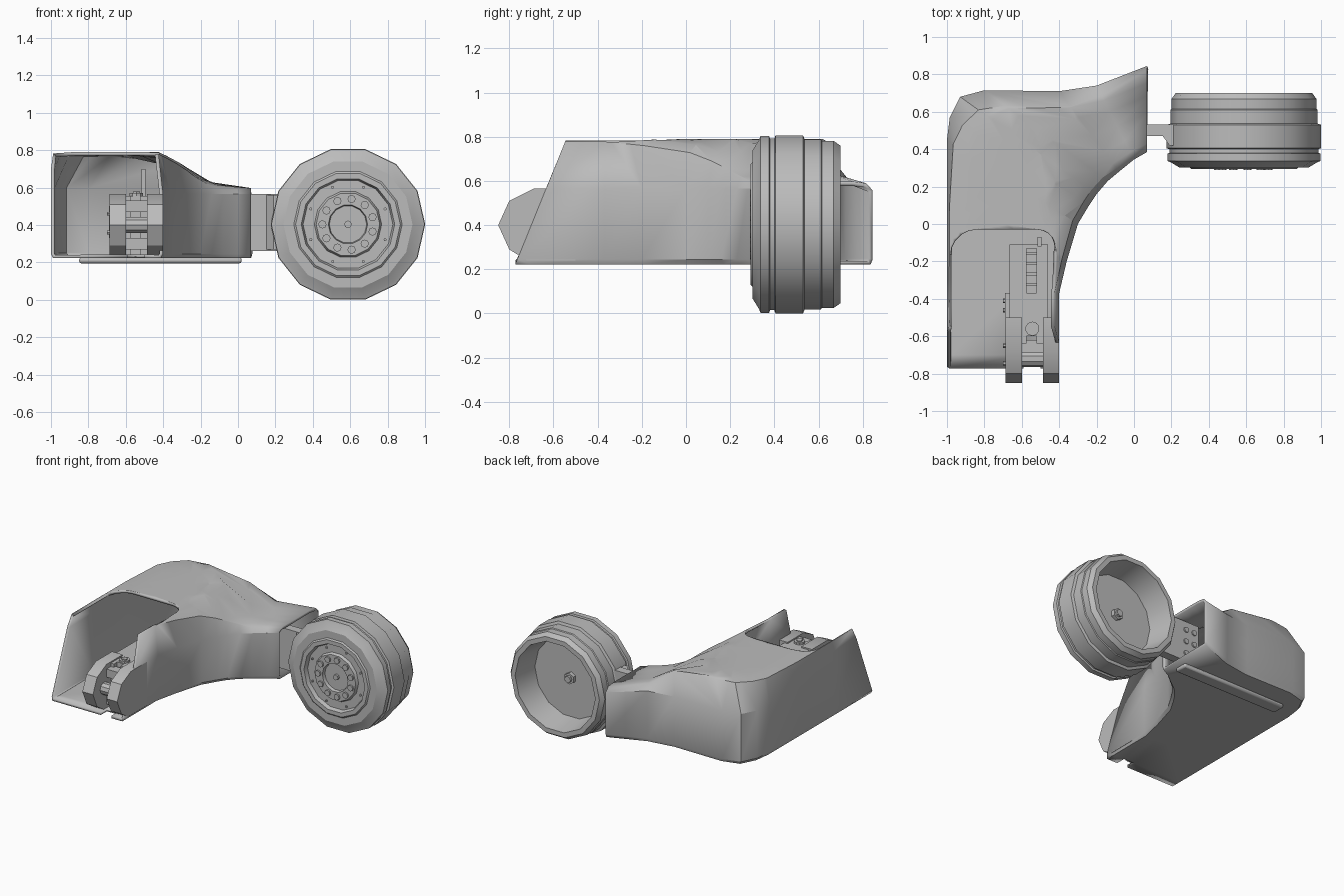
import bpy, bmesh, math
from mathutils import Vector, Matrix

if "Cube" in bpy.data.objects:
    bpy.data.objects.remove(bpy.data.objects["Cube"])

grey = bpy.data.materials.new("plain_grey")
grey.use_nodes = True
COLOUR = (0.5, 0.5, 0.5, 1)
grey.diffuse_color = COLOUR
grey.node_tree.nodes["Principled BSDF"].inputs["Base Color"].default_value = COLOUR


def finish(name, bm, fix_normals=True):
    if fix_normals:
        bmesh.ops.recalc_face_normals(bm, faces=bm.faces)
    me = bpy.data.meshes.new(name)
    bm.to_mesh(me)
    bm.free()
    ob = bpy.data.objects.new(name, me)
    bpy.context.collection.objects.link(ob)
    me.materials.append(grey)
    smooth(ob)
    return ob


def smooth(ob):
    bpy.ops.object.select_all(action='DESELECT')
    bpy.context.view_layer.objects.active = ob
    ob.select_set(True)
    bpy.ops.object.shade_smooth_by_angle(angle=math.radians(30))


def prism(name, pts, axis, lo, hi):
    """Extrude a 2D outline along x (y,z outline) or z (x,y outline)."""
    bm = bmesh.new()
    place = (lambda p, d: (d, *p)) if axis == 'x' else (lambda p, d: (*p, d))
    a = [bm.verts.new(place(p, lo)) for p in pts]
    b = [bm.verts.new(place(p, hi)) for p in pts]
    bm.faces.new(a)
    bm.faces.new(b)
    for i in range(len(pts)):
        j = (i + 1) % len(pts)
        bm.faces.new((a[i], a[j], b[j], b[i]))
    return finish(name, bm)


def box(name, x, y, z):
    return prism(name, [(x[0], y[0]), (x[1], y[0]), (x[1], y[1]), (x[0], y[1])], 'z', *z)


def rod(name, r, centre, depth, axis, sides=8):
    bm = bmesh.new()
    rot = Vector((0, 0, 1)).rotation_difference(Vector(axis)).to_matrix().to_4x4()
    bmesh.ops.create_cone(bm, cap_ends=True, segments=sides, radius1=r, radius2=r,
                          depth=depth, matrix=Matrix.Translation(centre) @ rot)
    return finish(name, bm)


def punch(bm, outline, wanted):
    """Cut a convex, counter-clockwise (x,y) outline out of the wanted faces of a sheet."""
    planes = []
    for p, q in zip(outline, outline[1:] + outline[:1]):
        co = Vector((*p, 0))
        planes.append((co, Vector((q[1] - p[1], p[0] - q[0], 0)).normalized()))
    for co, no in planes:
        faces = [f for f in bm.faces if wanted(f.calc_center_median())]
        geom = set(faces)
        for f in faces:
            geom.update(f.edges, f.verts)
        bmesh.ops.bisect_plane(bm, geom=list(geom), plane_co=co, plane_no=no)
    inside = []
    for f in bm.faces:
        c = f.calc_center_median()
        if wanted(c) and all((c - co).dot(no) < 0 for co, no in planes):
            inside.append(f)
    bmesh.ops.delete(bm, geom=inside, context='FACES')


# Housing: sections run from the open front, round the bend, to the open side end
def top_height(x):
    curve = [(-2, .79), (-.42, .79), (-.3, .725), (-.2, .645), (-.1, .61), (.1, .595)]
    for (x0, z0), (x1, z1) in zip(curve, curve[1:]):
        if x <= x1:
            return z0 + (z1 - z0) * (x - x0) / (x1 - x0)
    return curve[-1][1]


# inner point, outer point, inset of the upper outer edge
stations = [((-.4, -.9), (-1, -.9), .012), ((-.4, -.37), (-1, -.3), .012),
            ((-.36, -.2), (-1, .1), .015), ((-.3, 0), (-1, .45), .04),
            ((-.24, .1), (-.985, .57), .08), ((-.2, .16), (-.93, .68), .12),
            ((-.14, .23), (-.8, .715), .14), ((-.08, .28), (-.4, .71), .1),
            ((0, .345), (-.2, .74), .06), ((.07, .385), (.07, .845), .03)]
bm = bmesh.new()
rings = []
for inner, outer, inset in stations:
    a, b = Vector(inner), Vector(outer)
    span = (b - a).length
    edge = a.lerp(b, 1 - inset / span)
    shoulder = min(.7 if inset < .02 else .6, top_height(b.x) - .04)
    pts = [(*a.lerp(b, .02), .222), (*a, .245), (*a, .565)]
    for t in (.04, .1, .25, .45, .65, .8):
        p = a.lerp(b, t)
        pts.append((*p, top_height(p.x) - (.012 if t < .05 else 0)))
    pts += [(*edge, top_height(edge.x) - .008), (*b, shoulder), (*b, .245),
            (*a.lerp(b, .98), .222)]
    rings.append([bm.verts.new(p) for p in pts])
for r, s in zip(rings, rings[1:]):
    for i in range(len(r)):
        j = (i + 1) % len(r)
        bm.faces.new((r[i], r[j], s[j], s[i]))

# Sloped front edge, rounded top opening and floor notch
bmesh.ops.bisect_plane(bm, geom=bm.verts[:] + bm.edges[:] + bm.faces[:], clear_outer=True,
                       plane_co=(0, -.765, .24), plane_no=(0, -.555, .225))
arch = [(-.982, -1), (-.418, -1)]
for cx, start, r in ((-.518, 0, .1), (-.842, 90, .14)):
    for k in range(6):
        ang = math.radians(start + k * 18)
        arch.append((cx + r * math.cos(ang), -.03 - r + r * math.sin(ang)))
punch(bm, arch, lambda c: c.z > .76)
punch(bm, [(-.59, -1), (-.5, -1), (-.5, -.7), (-.59, -.7)], lambda c: c.z < .225)

# Face the sheet outward, then thicken it inward
bmesh.ops.recalc_face_normals(bm, faces=bm.faces)
if min(bm.faces, key=lambda f: f.calc_center_median().z).normal.z > 0:
    bmesh.ops.reverse_faces(bm, faces=bm.faces)
housing = finish("housing", bm, fix_normals=False)
shell = housing.modifiers.new("wall", 'SOLIDIFY')
shell.thickness = .02
shell.offset = -1

# Runner under the housing
runner = box("bottom_runner", (-.85, .02), (.46, .56), (.195, .225))
bevel = runner.modifiers.new("rounding", 'BEVEL')
bevel.width = .012
bevel.segments = 2

# Hitch: two beam rails around a slatted slot, and two rounded prongs
box("hitch_rail", (-.665, -.575), (-.64, -.11), (.24, .555))
box("hitch_rail", (-.52, -.46), (-.64, -.11), (.24, .555))
for y in ((-.6, -.37), (-.13, -.11)):
    box("hitch_bridge", (-.58, -.515), y, (.24, .555))
box("slot_floor", (-.58, -.515), (-.38, -.12), (.24, .42))
for k in range(4):
    y = -.33 + k * .055
    box("slot_slat", (-.58, -.515), (y, y + .015), (.4, .535))
prong = [(-.5, .24), (-.72, .24), (-.8, .29), (-.85, .4), (-.8, .51), (-.69, .565), (-.5, .565)]
for lo in (-.687, -.487):
    prism("hitch_prong", prong, 'x', lo, lo + .087)
rod("hitch_axle", .045, (-.543, -.72, .4), .14, (1, 0, 0), 10)
for z in (.3, .5):
    box("hitch_crossbar", (-.61, -.47), (-.69, -.62), (z - .03, z + .03))
rod("hitch_bolt", .038, (-.543, -.56, .56), .02, (0, 0, 1), 10)
rod("hitch_bolt_head", .022, (-.543, -.56, .57), .015, (0, 0, 1), 6)
box("latch_post", (-.515, -.495), (-.12, -.07), (.5, .7))
box("side_plate", (-.69, -.66), (-.5, -.37), (.33, .5))
for y in (-.745, -.65, -.46, -.41):
    for z in (.36, .46):
        rod("side_screw", .012, (-.69, y, z), .02, (1, 0, 0), 6)

# Wheel arm with bolts, running from inside the housing to the tyre
box("wheel_arm", (-.12, .22), (.47, .533), (.26, .565))
prism("arm_fillet", [(.15, .475), (.19, .42), (.24, .42), (.24, .475)], 'z', .27, .56)
for x in (-.08, -.01):
    for z in (.32, .41, .5):
        rod("arm_bolt", .02, (x, .537, z), .012, (0, 1, 0), 8)

# Wheel: lathed profile of (radius, y), dish at the back
WX, WZ, SIDES = .588, .403, 14
profile = [(.1, .325), (.105, .302), (.17, .302), (.18, .322), (.24, .322), (.25, .293),
           (.28, .293), (.29, .302), (.345, .302), (.392, .33), (.41, .337), (.41, .376),
           (.398, .38), (.398, .4), (.413, .405), (.413, .53), (.394, .537), (.394, .61),
           (.388, .615), (.388, .668), (.365, .7), (.33, .7), (.3, .51)]
bm = bmesh.new()
rings = []
for r, y in profile:
    rings.append([bm.verts.new((WX + r * math.cos(k * math.tau / SIDES), y,
                                WZ + r * math.sin(k * math.tau / SIDES))) for k in range(SIDES)])
for r, s in zip(rings, rings[1:]):
    for i in range(SIDES):
        j = (i + 1) % SIDES
        bm.faces.new((r[i], r[j], s[j], s[i]))
bm.faces.new(rings[0])
bm.faces.new(rings[-1])
finish("wheel", bm)


def ring_of_rods(name, count, radius, r, y, depth):
    for k in range(count):
        a = (k + .5) * math.tau / count
        rod(name, r, (WX + radius * math.cos(a), y, WZ + radius * math.sin(a)), depth, (0, 1, 0))


ring_of_rods("wheel_nut", 11, .137, .022, .3, .02)
ring_of_rods("rim_rivet", 8, .215, .008, .32, .015)
rod("hub_cap", .02, (WX, .32, WZ), .025, (0, 1, 0))
rod("back_nut", .042, (WX, .52, WZ), .035, (0, 1, 0), 6)
rod("back_nut_core", .025, (WX, .54, WZ), .03, (0, 1, 0), 8)
